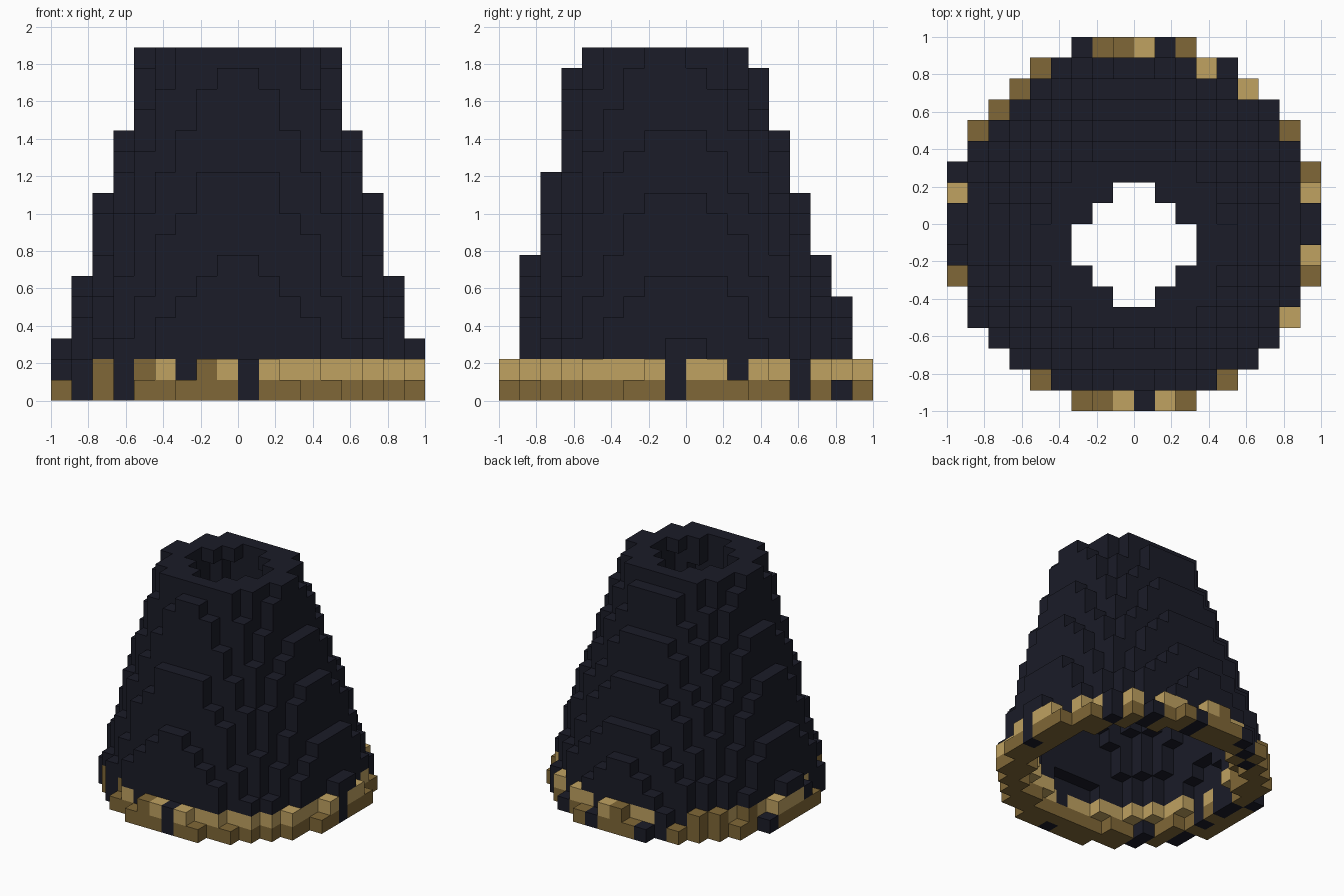
import bpy
import bmesh
import random
from mathutils import Vector

random.seed(4)
cube = bpy.data.objects.get("Cube")
if cube:
    bpy.data.objects.remove(cube)

V = 2 / 18          # block size
LAYERS = 17
WALL = 1.8          # shell thickness in blocks
DARK, BROWN, TAN = 0, 1, 2


def make_material(name, rgb):
    mat = bpy.data.materials.new(name)
    mat.use_nodes = True
    color = (*rgb, 1.0)
    mat.diffuse_color = color
    mat.node_tree.nodes["Principled BSDF"].inputs["Base Color"].default_value = color
    return mat


materials = [
    make_material("charcoal", (0.0105, 0.0113, 0.021)),
    make_material("brown", (0.216, 0.137, 0.038)),
    make_material("tan", (0.525, 0.36, 0.12)),
]


def inside(i, j, k, inset=0.0):
    """True where a block centre lies in the slightly leaning cone at layer k."""
    rx = (9.1, 8.74, 8.6)[k] if k < 3 else 9.27 - 0.295 * k
    ry = 8.92 - 0.282 * k
    cy = -0.03 - 0.06 * k
    x, y = i + 0.5, j + 0.5 - cy
    return (x / (rx - inset)) ** 2 + (y / (ry - inset)) ** 2 <= 1


# Hollow cone
blocks = set()
for k in range(LAYERS):
    for i in range(-9, 9):
        for j in range(-9, 9):
            if inside(i, j, k) and not inside(i, j, k, WALL):
                blocks.add((i, j, k))

# Charcoal columns that break up the base ring, on the outside and the inside
dark_columns = {(-8, -5), (-8, -4), (-6, -7), (-6, -6), (0, -9), (8, -1),
                (6, 5), (4, 7), (-3, 8), (1, 8), (-9, 2), (-4, 7)}
for i, j, k in sorted(blocks):
    if k == 0 and inside(i, j, k, 1.0) and random.random() < 0.16:
        dark_columns.add((i, j))
dark_upper = {(-3, -8), (-9, -2), (7, 2), (0, -8)}
brown_upper = {(-7, -6), (-5, -7), (-2, -9), (-1, 8), (-7, 5), (-6, 6)}


def block_color(i, j, k):
    if k > 1 or (i, j) in dark_columns:
        return DARK
    if k == 0:
        return BROWN
    if (i, j) in dark_upper:
        return DARK
    if (i, j) in brown_upper or (i < -4 and j > 2 and random.random() < 0.4):
        return BROWN
    return TAN


def build(name, cells):
    """Make one mesh from the exposed sides of the given blocks."""
    bm = bmesh.new()
    for i, j, k in sorted(cells):
        color = block_color(i, j, k)
        center = Vector((i + 0.5, j + 0.5, k + 0.5))
        for axis in range(3):
            for sign in (-1, 1):
                n = Vector((0, 0, 0))
                n[axis] = sign
                if (i + int(n.x), j + int(n.y), k + int(n.z)) in blocks:
                    continue
                u = Vector((0, 0, 0))
                u[(axis + 1) % 3] = 0.5
                w = n.cross(u)
                mid = center + n * 0.5
                corners = (mid - u - w, mid + u - w, mid + u + w, mid - u + w)
                face = bm.faces.new([bm.verts.new(c * V) for c in corners])
                face.material_index = color
    bmesh.ops.remove_doubles(bm, verts=bm.verts, dist=0.001)
    mesh = bpy.data.meshes.new(name)
    bm.to_mesh(mesh)
    bm.free()
    for mat in materials:
        mesh.materials.append(mat)
    obj = bpy.data.objects.new(name, mesh)
    bpy.context.collection.objects.link(obj)


build("base_ring", [c for c in blocks if c[2] < 2])
build("cone_shell", [c for c in blocks if c[2] >= 2])
